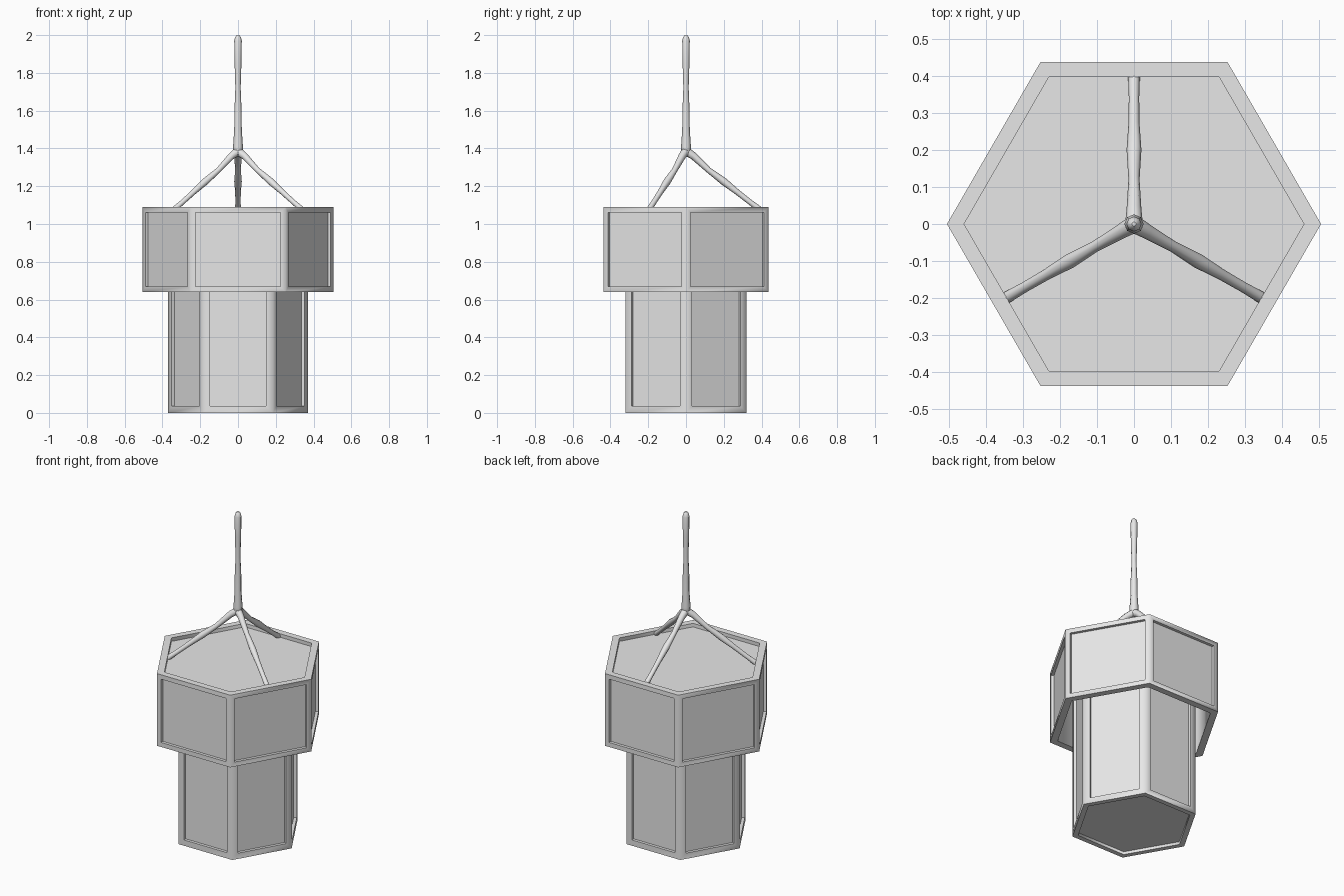
import bpy, bmesh, math
from mathutils import Vector

cube = bpy.data.objects.get("Cube")
if cube:
    bpy.data.objects.remove(cube)

grey = bpy.data.materials.new("plain grey")
grey.use_nodes = True
colour = (0.8, 0.8, 0.8, 1)
grey.diffuse_color = colour
grey.node_tree.nodes["Principled BSDF"].inputs["Base Color"].default_value = colour


def recess(bm, faces, border, depth):
    """Leave a frame around each face and sink the panel inside it."""
    bmesh.ops.inset_individual(bm, faces=faces, thickness=border, use_even_offset=True)
    shifts = [(f, f.normal.copy() * -depth) for f in faces]
    for f, shift in shifts:
        panel = bmesh.ops.extrude_discrete_faces(bm, faces=[f])["faces"][0]
        bmesh.ops.translate(bm, verts=panel.verts, vec=shift)


def hex_box(name, radius, bottom, top, side_border, end_border, under_depth):
    """Hexagonal box with framed, sunken panels on every face."""
    bm = bmesh.new()
    ring = [bm.verts.new((radius * math.cos(math.pi * i / 3),
                          radius * math.sin(math.pi * i / 3), bottom)) for i in range(6)]
    base = bm.faces.new(ring)
    grown = bmesh.ops.extrude_face_region(bm, geom=[base], use_keep_orig=True)["geom"]
    bmesh.ops.translate(bm, verts=[g for g in grown if isinstance(g, bmesh.types.BMVert)],
                        vec=(0, 0, top - bottom))
    bmesh.ops.recalc_face_normals(bm, faces=bm.faces)
    bm.normal_update()
    sides = [f for f in bm.faces if abs(f.normal.z) < 0.5]
    lids = [f for f in bm.faces if f.normal.z > 0.5]
    unders = [f for f in bm.faces if f.normal.z < -0.5]
    recess(bm, sides, side_border, 0.018)
    recess(bm, lids, end_border, 0.022)
    recess(bm, unders, end_border, under_depth)
    bmesh.ops.recalc_face_normals(bm, faces=bm.faces)
    mesh = bpy.data.meshes.new(name)
    bm.to_mesh(mesh)
    bm.free()
    mesh.materials.append(grey)
    obj = bpy.data.objects.new(name, mesh)
    bpy.context.collection.objects.link(obj)
    smooth(obj, 65)
    return obj


def smooth(obj, degrees):
    bpy.ops.object.select_all(action='DESELECT')
    obj.select_set(True)
    bpy.context.view_layer.objects.active = obj
    bpy.ops.object.shade_smooth_by_angle(angle=math.radians(degrees))


def rope(name, points):
    """Uneven round cord through (x, y, z, radius) points."""
    curve = bpy.data.curves.new(name, 'CURVE')
    curve.dimensions = '3D'
    curve.bevel_depth = 1
    curve.bevel_resolution = 2
    curve.use_fill_caps = True
    spline = curve.splines.new('POLY')
    spline.points.add(len(points) - 1)
    for p, (x, y, z, r) in zip(spline.points, points):
        p.co = (x, y, z, 1)
        p.radius = r
    curve.materials.append(grey)
    obj = bpy.data.objects.new(name, curve)
    bpy.context.collection.objects.link(obj)
    bpy.ops.object.select_all(action='DESELECT')
    obj.select_set(True)
    bpy.context.view_layer.objects.active = obj
    bpy.ops.object.convert(target='MESH')
    smooth(bpy.context.object, 60)


# Lantern body: hollow upper cap around the taller lower box
hex_box("upper_body", 0.505, 0.64, 1.09, 0.028, 0.04, 0.38)
hex_box("lower_body", 0.37, 0.0, 0.95, 0.036, 0.03, 0.018)

# Hanging cord
rope("hanging_cord", [(0, 0, 1.355, 0.012), (0, 0, 1.37, 0.026), (0, 0, 1.41, 0.026),
                      (0, 0, 1.5, 0.02), (0, 0, 1.6, 0.019), (0, 0, 1.72, 0.014),
                      (0, 0, 1.85, 0.018), (0, 0, 1.97, 0.02), (0, 0, 1.99, 0.015),
                      (0, 0, 2.0, 0.006)])

# Three support cords running down to the rim: (distance out, height, radius)
profile = [(0.0, 1.385, 0.024), (0.04, 1.36, 0.02), (0.12, 1.285, 0.015),
           (0.2, 1.225, 0.02), (0.27, 1.17, 0.015), (0.34, 1.115, 0.014),
           (0.4, 1.07, 0.016)]
for name, angle in (("back", 90), ("right", 210), ("left", 330)):
    c, s = math.cos(math.radians(angle)), math.sin(math.radians(angle))
    rope(name + "_support_cord", [(c * d, s * d, z, r) for d, z, r in profile])
